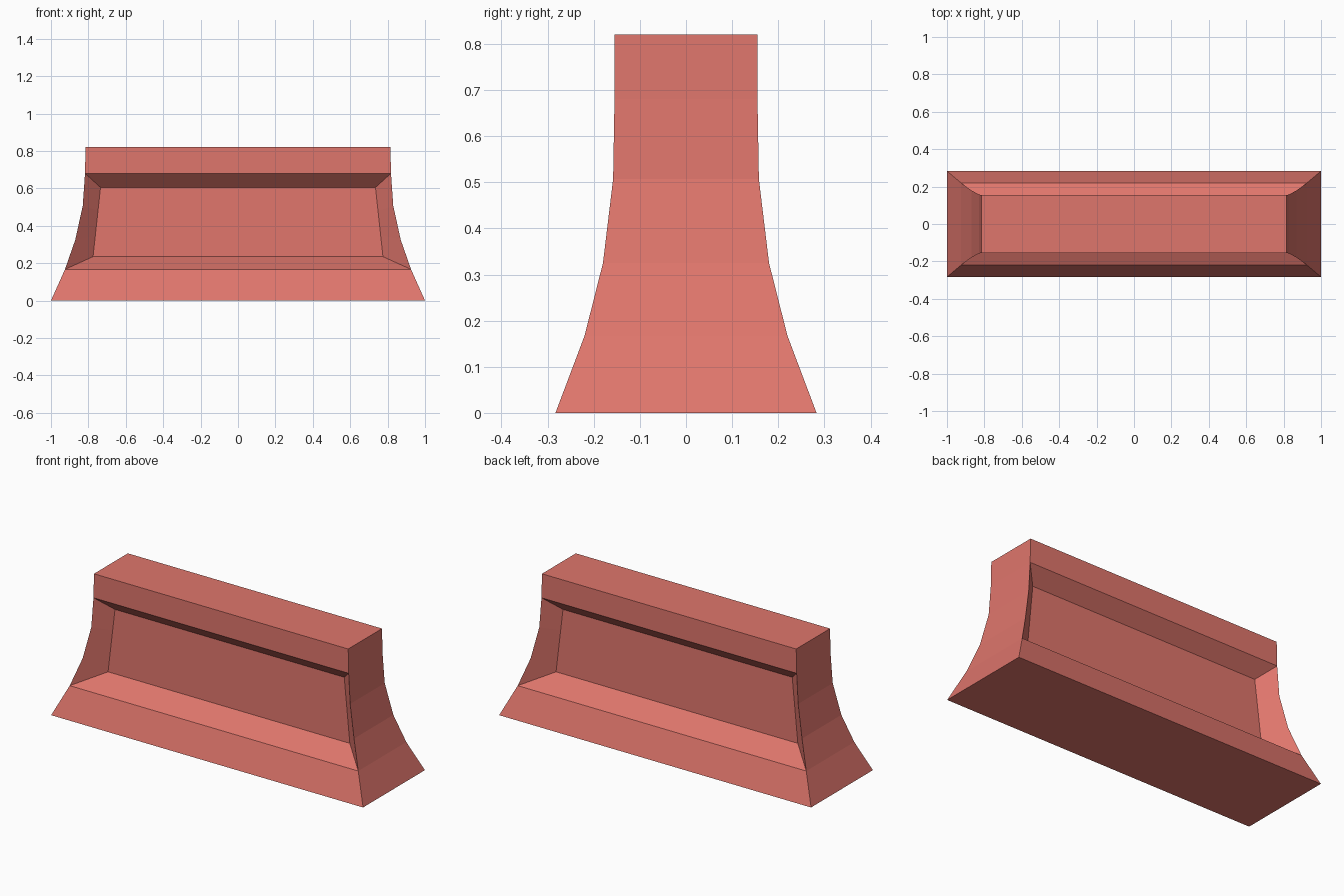
import bpy
import bmesh
from mathutils import Vector

cube = bpy.data.objects.get("Cube")
if cube:
    bpy.data.objects.remove(cube, do_unlink=True)

# Flared outline: half length, half width, height
PROFILE = [
    (1.0, 0.283, 0.0),
    (0.925, 0.22, 0.167),
    (0.87, 0.18, 0.325),
    (0.83, 0.158, 0.507),
    (0.818, 0.155, 0.68),
    (0.815, 0.155, 0.82),
]
# Recessed panel: lower and upper corners
PANEL_LOW = Vector((0.775, 0.083, 0.235))
PANEL_HIGH = Vector((0.735, 0.077, 0.605))
FIRST, LAST = 1, 4  # profile levels the recess spans

bm = bmesh.new()


def level(x, y, z):
    """Four corners, starting front left and running round the body."""
    return [bm.verts.new((sx * x, sy * y, z))
            for sx, sy in ((-1, -1), (1, -1), (1, 1), (-1, 1))]


# Outer shell levels and matching recess levels
outer = [level(*p) for p in PROFILE]
inner = {}
z_low, z_high = PROFILE[FIRST][2], PROFILE[LAST][2]
for i in range(FIRST, LAST + 1):
    t = (PROFILE[i][2] - z_low) / (z_high - z_low)
    inner[i] = level(*PANEL_LOW.lerp(PANEL_HIGH, t))


def strip(a, b, j):
    k = (j + 1) % 4
    bm.faces.new((a[j], a[k], b[k], b[j]))


# Base and cap
bm.faces.new(reversed(outer[0]))
bm.faces.new(outer[-1])

for i in range(len(PROFILE) - 1):
    a, b = outer[i], outer[i + 1]
    # Curved ends
    for j in (1, 3):
        strip(a, b, j)
    # Long sides: solid bands, or recess walls and panel
    for j in (0, 2):
        if i < FIRST or i >= LAST:
            strip(a, b, j)
        else:
            k = j + 1
            c, d = inner[i], inner[i + 1]
            strip(c, d, j)
            bm.faces.new((a[j], c[j], d[j], b[j]))
            bm.faces.new((c[k], a[k], b[k], d[k]))

# Recess sill and lintel
for j in (0, 2):
    strip(outer[FIRST], inner[FIRST], j)
    strip(inner[LAST], outer[LAST], j)

bmesh.ops.recalc_face_normals(bm, faces=bm.faces)
mesh = bpy.data.meshes.new("barrier_body")
bm.to_mesh(mesh)
bm.free()

# Red plastic
red = bpy.data.materials.new("coral_red")
red.use_nodes = True
colour = (0.74, 0.18, 0.15, 1.0)
red.diffuse_color = colour
red.node_tree.nodes["Principled BSDF"].inputs["Base Color"].default_value = colour
mesh.materials.append(red)

body = bpy.data.objects.new("barrier_body", mesh)
bpy.context.collection.objects.link(body)
